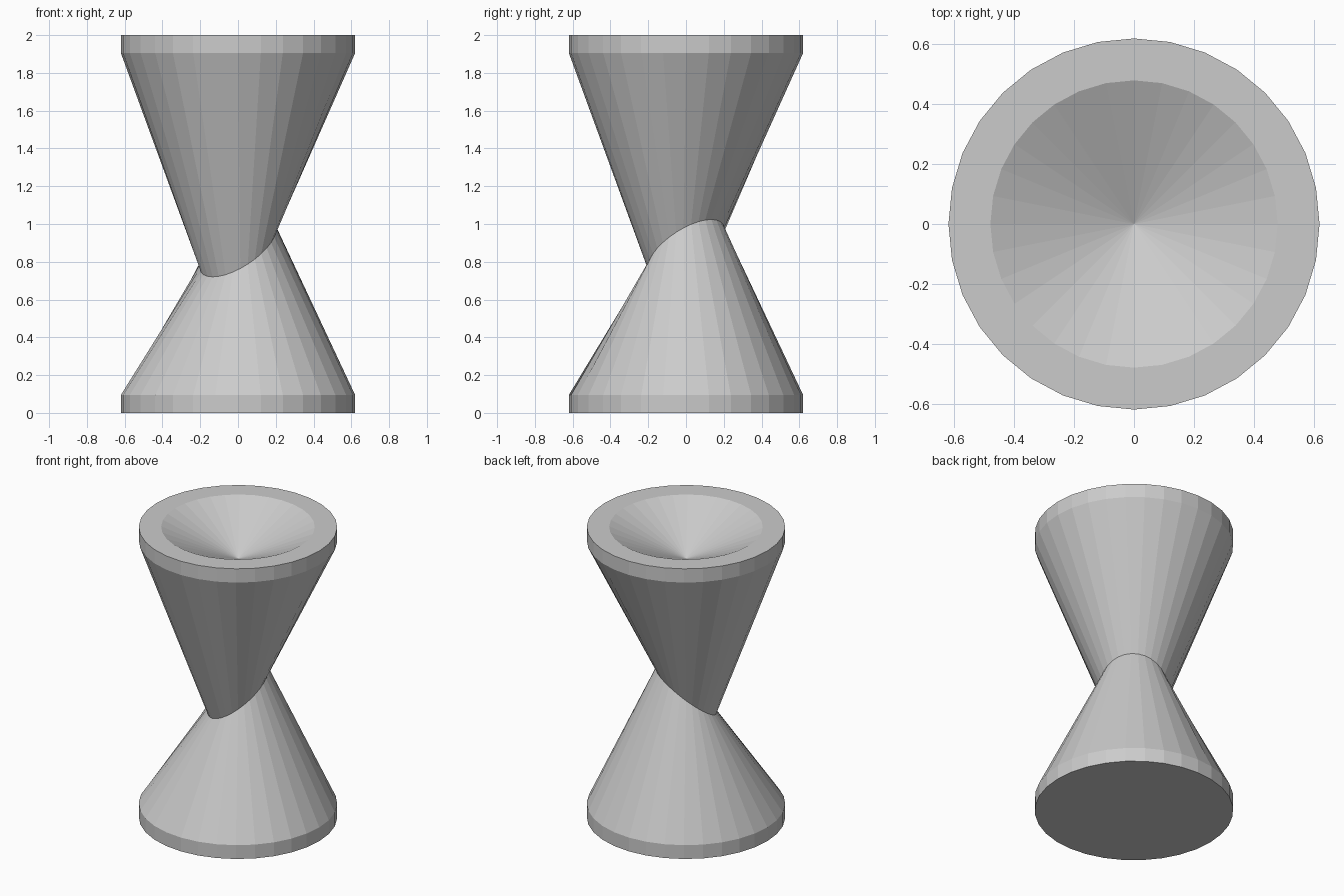
import bpy, bmesh, math

if "Cube" in bpy.data.objects:
    bpy.data.objects.remove(bpy.data.objects["Cube"])

N = 32          # sides
R = 0.62        # rim radius
DIAG = math.pi / 4   # direction towards which the waist rises


def circle(radius, z):
    return [(radius * math.cos(2 * math.pi * i / N),
             radius * math.sin(2 * math.pi * i / N), z) for i in range(N)]


def tilted_waist():
    # narrow oval loop, sloping up along the x = y diagonal
    pts = []
    for i in range(N):
        a = 2 * math.pi * i / N - DIAG
        u, v = 0.19 * math.cos(a), 0.215 * math.sin(a)
        x = u * math.cos(DIAG) - v * math.sin(DIAG)
        y = u * math.sin(DIAG) + v * math.cos(DIAG)
        pts.append((x, y, 0.872 + 0.152 * math.cos(a)))
    return pts


# Rings from the floor up: base band, waist, top band, dish lip
rings = [circle(R, 0), circle(R, 0.095), tilted_waist(),
         circle(R, 1.905), circle(R, 2.0), circle(0.48, 2.0)]

bm = bmesh.new()
loops = [[bm.verts.new(p) for p in ring] for ring in rings]
for lo, hi in zip(loops, loops[1:]):
    for i in range(N):
        j = (i + 1) % N
        bm.faces.new((lo[i], lo[j], hi[j], hi[i]))

# Flat underside
bm.faces.new(list(reversed(loops[0])))

# Conical dish in the top
apex = bm.verts.new((0, 0, 1.78))
for i in range(N):
    bm.faces.new((loops[-1][i], loops[-1][(i + 1) % N], apex))

bmesh.ops.recalc_face_normals(bm, faces=bm.faces)
mesh = bpy.data.meshes.new("hourglass_stool")
bm.to_mesh(mesh)
bm.free()
stool = bpy.data.objects.new("hourglass_stool", mesh)
bpy.context.collection.objects.link(stool)
